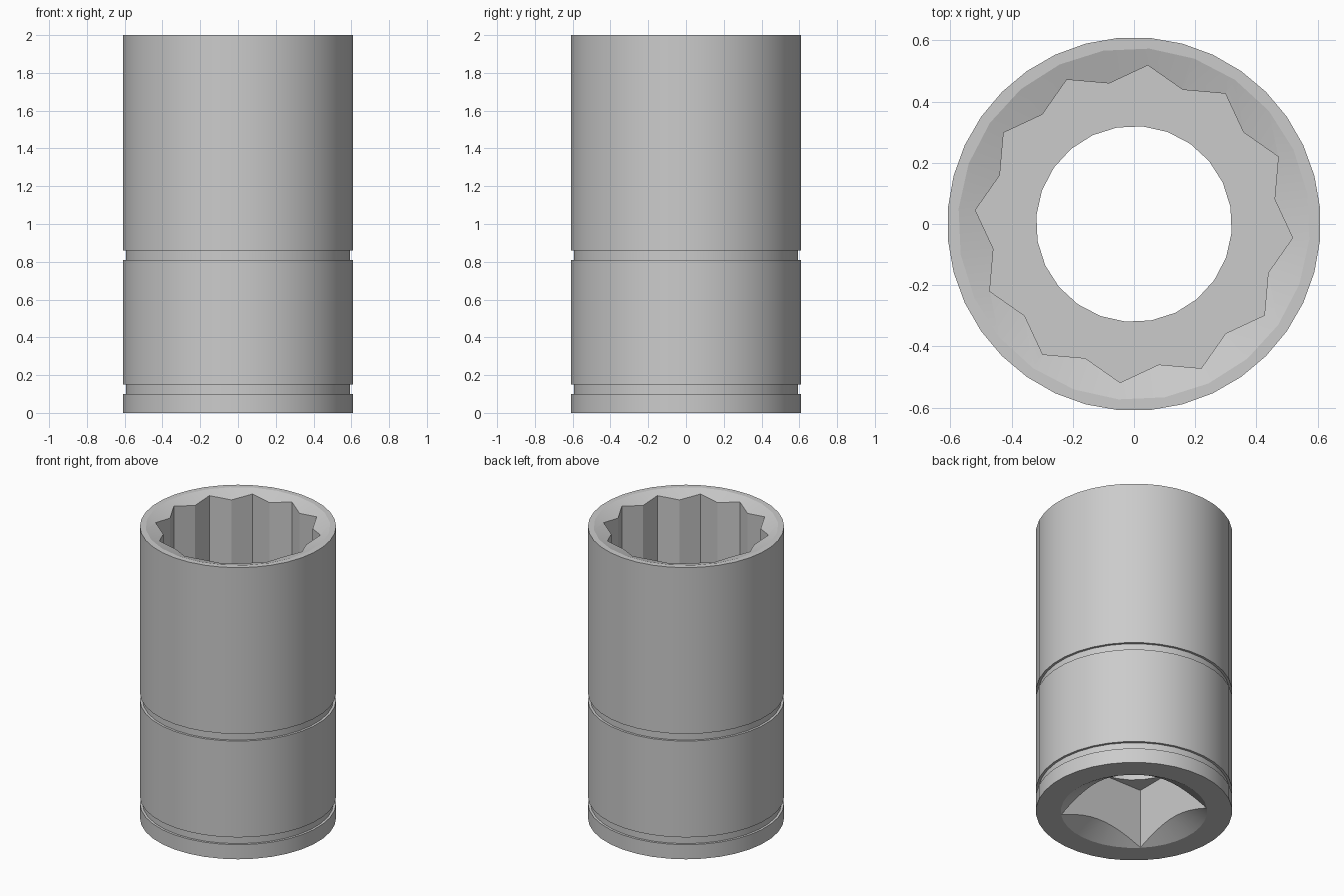
import bpy
import bmesh
from math import cos, sin, radians, sqrt, tau

default = bpy.data.objects.get("Cube")
if default:
    bpy.data.objects.remove(default, do_unlink=True)


def ring(radius, sides, offset):
    """Points of a regular polygon, first corner at the offset angle in degrees."""
    return [(radius * cos(radians(offset) + tau * i / sides),
             radius * sin(radians(offset) + tau * i / sides)) for i in range(sides)]


def loft(name, sections):
    """Capped solid through (outline, height) sections with equal point counts."""
    bm = bmesh.new()
    loops = [[bm.verts.new((x, y, z)) for x, y in outline] for outline, z in sections]
    for low, high in zip(loops, loops[1:]):
        for i in range(len(low)):
            j = (i + 1) % len(low)
            bm.faces.new((low[i], low[j], high[j], high[i]))
    bm.faces.new(loops[0][::-1])
    bm.faces.new(loops[-1])
    bmesh.ops.recalc_face_normals(bm, faces=bm.faces)
    mesh = bpy.data.meshes.new(name)
    bm.to_mesh(mesh)
    bm.free()
    obj = bpy.data.objects.new(name, mesh)
    bpy.context.collection.objects.link(obj)
    return obj


HEIGHT = 2.0
RADIUS = 0.61
GROOVE_RADIUS = 0.594
BORE_RADIUS = 0.32
SQUARE_DEPTH = 0.41
STAR_FLOOR = 1.1
TWIST = -5

# Outer sleeve with two shallow grooves
profile = [(RADIUS, 0)]
for low, high in ((0.1, 0.15), (0.81, 0.86)):
    profile += [(RADIUS, low), (GROOVE_RADIUS, low), (GROOVE_RADIUS, high), (RADIUS, high)]
profile.append((RADIUS, HEIGHT))
body = loft("socket_body", [(ring(r, 36, 5), z) for r, z in profile])

# Twelve-point opening made from two overlapping hexagons
tip = 0.52
notch = tip * cos(radians(30)) / cos(radians(15))
tips, notches = ring(tip, 12, TWIST), ring(notch, 12, TWIST + 15)
star = [p for pair in zip(tips, notches) for p in pair]

# Square drive, bore and the two lead-in chamfers
square = ring(BORE_RADIUS * sqrt(2), 4, 45)
bore = ring(BORE_RADIUS, 24, TWIST)
cutters = [
    loft("bore_cutter", [(bore, 0.2), (bore, STAR_FLOOR + 0.2)]),
    loft("square_cutter", [(square, -0.1), (square, SQUARE_DEPTH)]),
    loft("star_cutter", [(star, STAR_FLOOR), (star, HEIGHT + 0.1)]),
    loft("bottom_chamfer_cutter", [(ring(0.541, 36, 5), -0.05), (ring(0.3, 36, 5), 0.09)]),
    loft("top_chamfer_cutter", [(ring(0.395, 24, TWIST), HEIGHT - 0.06),
                                (ring(0.635, 24, TWIST), HEIGHT + 0.02)]),
]
for cutter in cutters:
    cutter.hide_render = True
    mod = body.modifiers.new(cutter.name, "BOOLEAN")
    mod.operation = "DIFFERENCE"
    mod.solver = "EXACT"
    mod.object = cutter

# Bake the cuts and discard the cutters
graph = bpy.context.evaluated_depsgraph_get()
result = bpy.data.meshes.new_from_object(body.evaluated_get(graph))
body.modifiers.clear()
body.data = result
for cutter in cutters:
    bpy.data.objects.remove(cutter, do_unlink=True)

# Smooth round walls, crisp machined edges
for obj in bpy.context.selected_objects:
    obj.select_set(False)
body.select_set(True)
bpy.context.view_layer.objects.active = body
bpy.ops.object.shade_smooth_by_angle(angle=radians(16.5))
